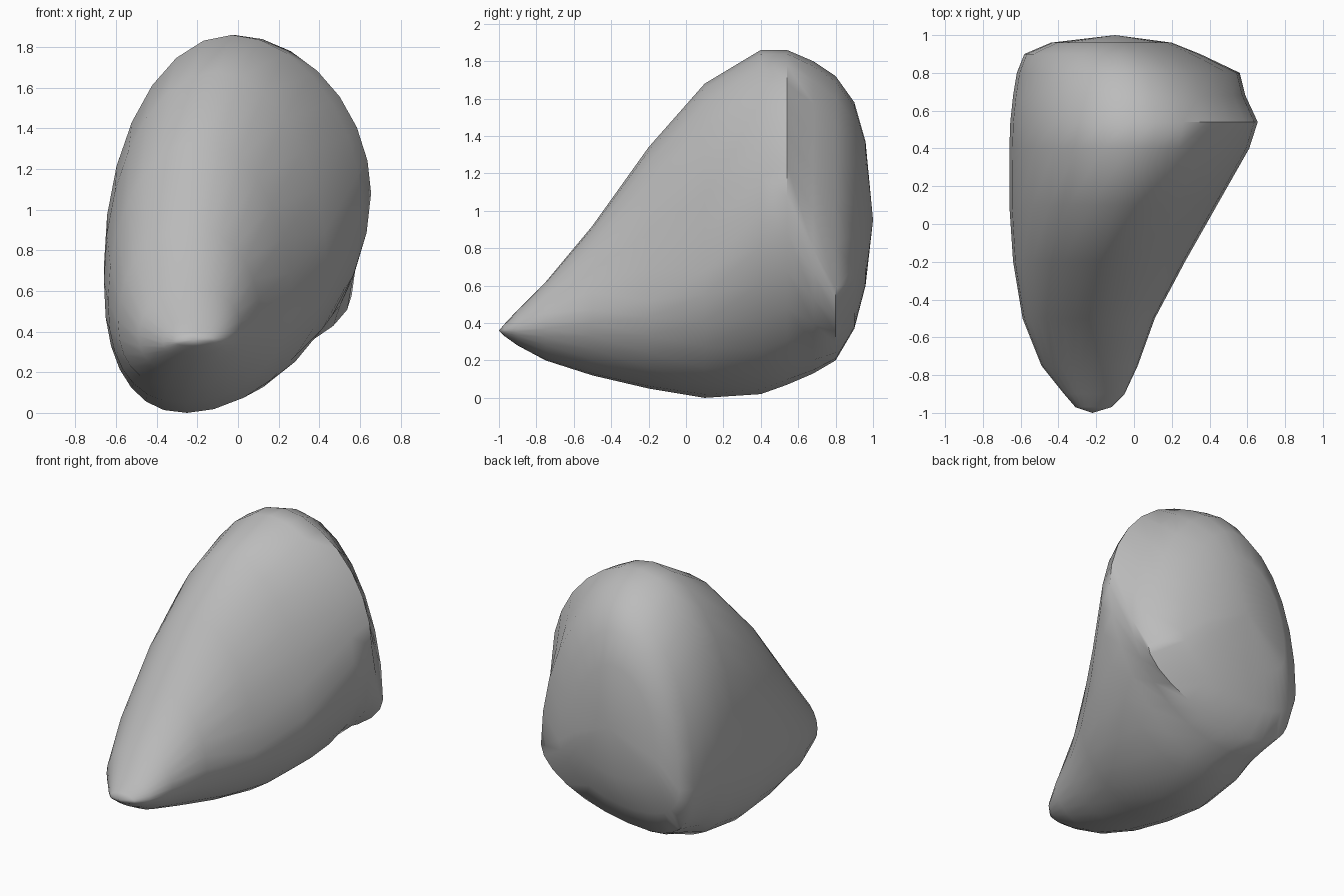
import bpy, bmesh
from math import sin, cos, pi

cube = bpy.data.objects.get("Cube")
if cube:
    bpy.data.objects.remove(cube, do_unlink=True)

# Cross-sections from front to back: depth, then left, top, right, bottom points (x, z)
SECTIONS = [
    (-.97, (-.31, .35), (-.22, .395), (-.12, .36), (-.22, .33)),
    (-.9, (-.37, .35), (-.2, .47), (-.05, .37), (-.22, .28)),
    (-.75, (-.49, .38), (-.22, .62), (.02, .41), (-.24, .2)),
    (-.5, (-.59, .45), (-.22, .92), (.11, .47), (-.26, .12)),
    (-.2, (-.64, .55), (-.18, 1.34), (.27, .52), (-.26, .05)),
    (.1, (-.66, .65), (-.1, 1.68), (.44, .68), (-.25, 0)),
    (.4, (-.66, .72), (-.03, 1.86), (.61, 1), (-.2, .02)),
    (.54, (-.655, .75), (-.02, 1.86), (.655, 1.08), (-.15, .07)),
    (.68, (-.64, .7), (-.03, 1.8), (.59, .8), (-.2, .13)),
    (.8, (-.62, .58), (-.05, 1.72), (.56, .58), (-.28, .2)),
    (.9, (-.58, .6), (-.08, 1.58), (.35, .7), (-.22, .37)),
    (.96, (-.44, .8), (-.1, 1.37), (.2, .82), (-.12, .6)),
]
FRONT_TIP = (-.22, -1, .36)
BACK_TIP = (-.1, 1, .95)
STEPS = 7                           # points per quarter of a section
ROUNDNESS = (1, 1.05, 1.1, .85)     # exponent for each quarter


def quarter(a, b, center, power):
    """Rounded arc from point a to point b about the given center."""
    for i in range(STEPS):
        t = i / STEPS * pi / 2
        u, v = cos(t) ** power, sin(t) ** power
        yield tuple(c + (p - c) * u + (q - c) * v for p, q, c in zip(a, b, center))


def outline(left, top, right, bottom):
    points = []
    corners = (
        (left, top, (top[0], left[1])),
        (top, right, (top[0], right[1])),
        (right, bottom, (bottom[0], right[1])),
        (bottom, left, (bottom[0], left[1])),
    )
    for (a, b, center), power in zip(corners, ROUNDNESS):
        points += quarter(a, b, center, power)
    return points


# Loft the sections and close both ends to a point
bm = bmesh.new()
rings = []
for y, *extremes in SECTIONS:
    rings.append([bm.verts.new((x, y, z)) for x, z in outline(*extremes)])
count = len(rings[0])
for first, second in zip(rings, rings[1:]):
    for i in range(count):
        j = (i + 1) % count
        bm.faces.new((first[i], first[j], second[j], second[i]))
for ring, tip in ((rings[0], FRONT_TIP), (rings[-1], BACK_TIP)):
    end = bm.verts.new(tip)
    for i in range(count):
        bm.faces.new((ring[i], ring[(i + 1) % count], end))
bmesh.ops.recalc_face_normals(bm, faces=bm.faces)

mesh = bpy.data.meshes.new("boulder")
bm.to_mesh(mesh)
bm.free()
boulder = bpy.data.objects.new("boulder", mesh)
bpy.context.collection.objects.link(boulder)

# Plain grey stone
stone = bpy.data.materials.new("grey stone")
stone.use_nodes = True
grey = (.5, .5, .5, 1)
stone.diffuse_color = grey
stone.node_tree.nodes["Principled BSDF"].inputs["Base Color"].default_value = grey
mesh.materials.append(stone)

# Smooth shading with sharp creases kept
bpy.ops.object.select_all(action="DESELECT")
boulder.select_set(True)
bpy.context.view_layer.objects.active = boulder
bpy.ops.object.shade_smooth_by_angle(angle=pi / 4)
